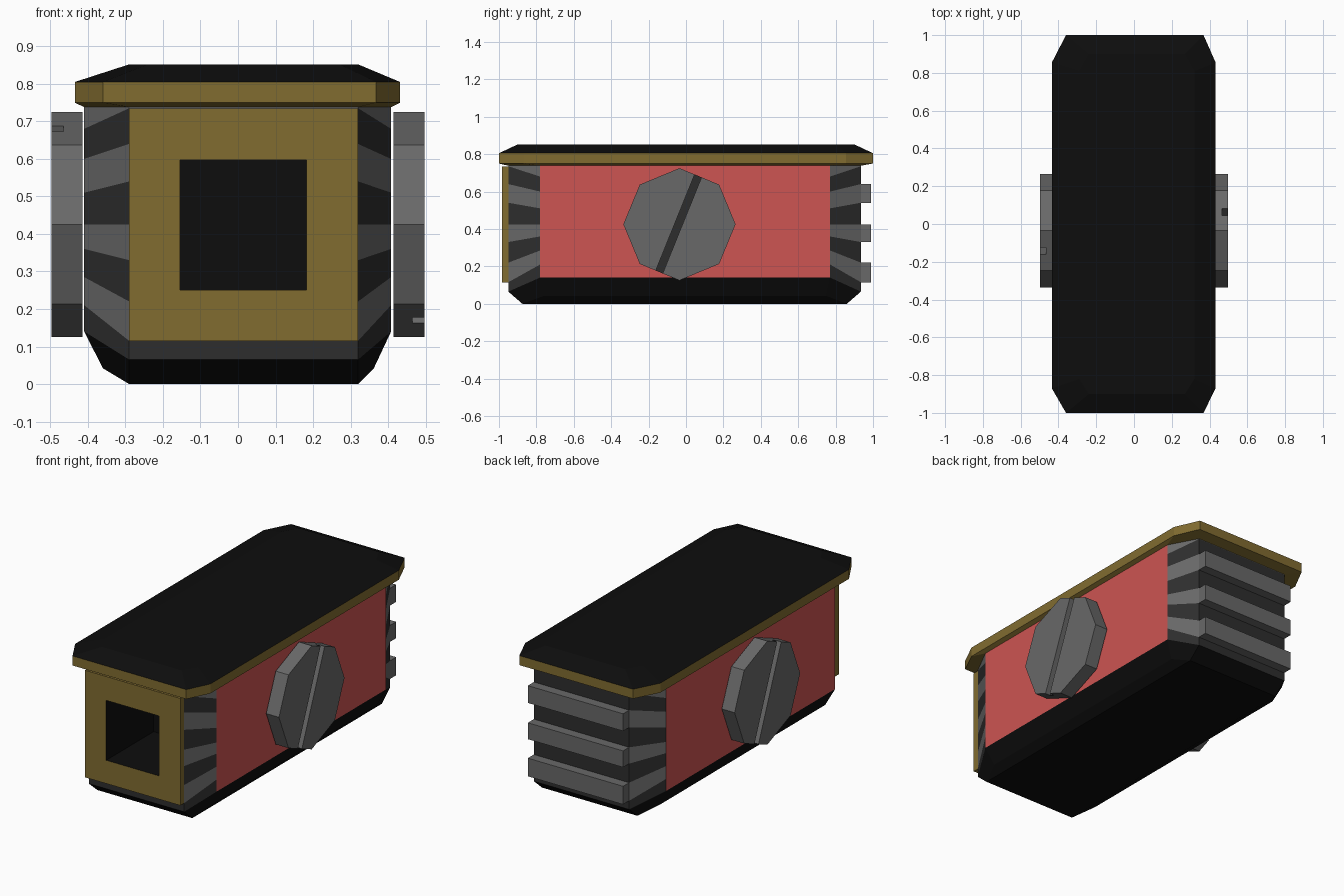
import bpy, bmesh, math
from mathutils import Matrix, Vector

if "Cube" in bpy.data.objects:
    bpy.data.objects.remove(bpy.data.objects["Cube"])


def material(name, r, g, b):
    m = bpy.data.materials.new(name)
    m.diffuse_color = (r, g, b, 1)
    m.use_nodes = True
    m.node_tree.nodes["Principled BSDF"].inputs["Base Color"].default_value = m.diffuse_color
    return m


BLACK = material("black", 0.004, 0.004, 0.004)
DARK = material("dark_grey", 0.027, 0.027, 0.027)
GREY = material("mid_grey", 0.14, 0.14, 0.14)
GOLD = material("gold", 0.22, 0.15, 0.03)
RED = material("red", 0.61, 0.09, 0.085)
MATS = [BLACK, DARK, GREY, GOLD, RED]


def finish(name, bm):
    bmesh.ops.recalc_face_normals(bm, faces=bm.faces)
    mesh = bpy.data.meshes.new(name)
    bm.to_mesh(mesh)
    bm.free()
    for m in MATS:
        mesh.materials.append(m)
    obj = bpy.data.objects.new(name, mesh)
    bpy.context.collection.objects.link(obj)
    return obj


def octagon(x0, x1, ys0, ys1, zs, xa, xb, ye0, ye1, ze):
    """Eight-sided plan: side corners at height zs, end corners at ze."""
    return [(x0, ys0, zs), (xa, ye0, ze), (xb, ye0, ze), (x1, ys0, zs),
            (x1, ys1, zs), (xb, ye1, ze), (xa, ye1, ze), (x0, ys1, zs)]


def loft(name, rings, pick, first=(), last=()):
    """Skin the rings; pick(row, segment) gives a material or None to skip.
    first / last list the cap polygons as point indices."""
    bm = bmesh.new()
    rows = [[bm.verts.new(p) for p in ring] for ring in rings]
    n = len(rings[0])
    for r in range(len(rows) - 1):
        for i in range(n):
            m = pick(r, i)
            if m:
                j = (i + 1) % n
                f = bm.faces.new((rows[r][i], rows[r][j], rows[r + 1][j], rows[r + 1][i]))
                f.material_index = MATS.index(m)
    for row, caps, m in ((rows[0], first, pick(0, 0)), (rows[-1], last, pick(len(rows) - 2, 0))):
        for cap in caps:
            bm.faces.new([row[k] for k in cap]).material_index = MATS.index(m)
    return finish(name, bm)


def body_ring(zs, ze):
    return octagon(-0.41, 0.408, -0.78, 0.77, zs, -0.29, 0.32, -0.95, 0.935, ze)


STRIPS = [(0, 1, 6, 7), (1, 2, 5, 6), (2, 3, 4, 5)]

# Black tapered base
loft("base", [octagon(-0.36, 0.362, -0.76, 0.75, 0.042, -0.29, 0.32, -0.875, 0.86, 0),
              body_ring(0.14, 0.065)], lambda r, i: BLACK, STRIPS)

# Body with banded corners and red sides; open where the front plate covers it
side_z = [0.14, 0.21, 0.285, 0.36, 0.425, 0.51, 0.60, 0.68, 0.745]
end_z = [0.065, 0.115, 0.22, 0.33, 0.425, 0.54, 0.64, 0.735, 0.75]


def body_mat(r, i):
    if i in (3, 7):
        return RED
    if i == 1 and 0 < r < 7:
        return None
    return GREY if r % 2 else DARK


loft("body", [body_ring(s, e) for s, e in zip(side_z, end_z)], body_mat)

# Bars across the back
for k, (z0, z1) in enumerate(((0.115, 0.22), (0.33, 0.425), (0.54, 0.64))):
    bm = bmesh.new()
    bmesh.ops.create_cube(bm, size=1, matrix=Matrix.Translation((0.015, 0.955, (z0 + z1) / 2))
                          @ Matrix.Diagonal((0.61, 0.07, z1 - z0, 1)))
    for f in bm.faces:
        f.material_index = MATS.index(GREY)
    finish(f"back_bar_{k + 1}", bm)


# Gold front plate with a deep square opening
def rect(x0, x1, z0, z1, y):
    return [(x0, y, z0), (x1, y, z0), (x1, y, z1), (x0, y, z1)]


loft("front_plate", [rect(-0.29, 0.32, 0.115, 0.735, -0.94),
                     rect(-0.29, 0.32, 0.115, 0.735, -0.985),
                     rect(-0.155, 0.182, 0.25, 0.597, -0.985),
                     rect(-0.155, 0.182, 0.25, 0.597, -0.55)],
     lambda r, i: GOLD if r < 2 else BLACK, last=[(0, 1, 2, 3)])


# Lid: gold rim with a black bevelled top
def rim(z):
    return octagon(-0.435, 0.432, -0.87, 0.855, z, -0.36, 0.368, -1, 1, z)


loft("lid", [body_ring(0.738, 0.738), rim(0.75), rim(0.805),
             octagon(-0.29, 0.32, -0.82, 0.81, 0.852, -0.24, 0.27, -0.9, 0.9, 0.852)],
     lambda r, i: GOLD if r < 2 else BLACK, [range(8)], [range(8)])


# Slotted eight-sided screws on both sides
def disc(bm, x0, x1):
    mat = Matrix.Translation(((x0 + x1) / 2, -0.035, 0.425)) @ Matrix.Rotation(math.pi / 2, 4, 'Y')
    bmesh.ops.create_cone(bm, cap_ends=True, segments=8, radius1=0.3, radius2=0.3,
                          depth=abs(x1 - x0), matrix=mat)


for label, s in (("right", 1), ("left", -1)):
    bm = bmesh.new()
    disc(bm, s * 0.415, s * 0.465)
    for f in bm.faces:
        f.material_index = MATS.index(DARK if s * f.normal.x > 0.9 else GREY)
    finish(f"screw_core_{label}", bm)
    n = Vector((0, 0.927, -0.375 * s))
    for k, d in enumerate((1, -1)):
        bm = bmesh.new()
        disc(bm, s * 0.415, s * 0.497)
        bmesh.ops.bisect_plane(bm, geom=bm.verts[:] + bm.edges[:] + bm.faces[:],
                               plane_co=Vector((0, -0.04, 0.425)) + n * d * 0.02,
                               plane_no=n * d, clear_inner=True)
        bmesh.ops.holes_fill(bm, edges=[e for e in bm.edges if e.is_boundary], sides=0)
        for f in bm.faces:
            f.material_index = MATS.index(GREY)
        finish(f"screw_half_{label}_{k + 1}", bm)
